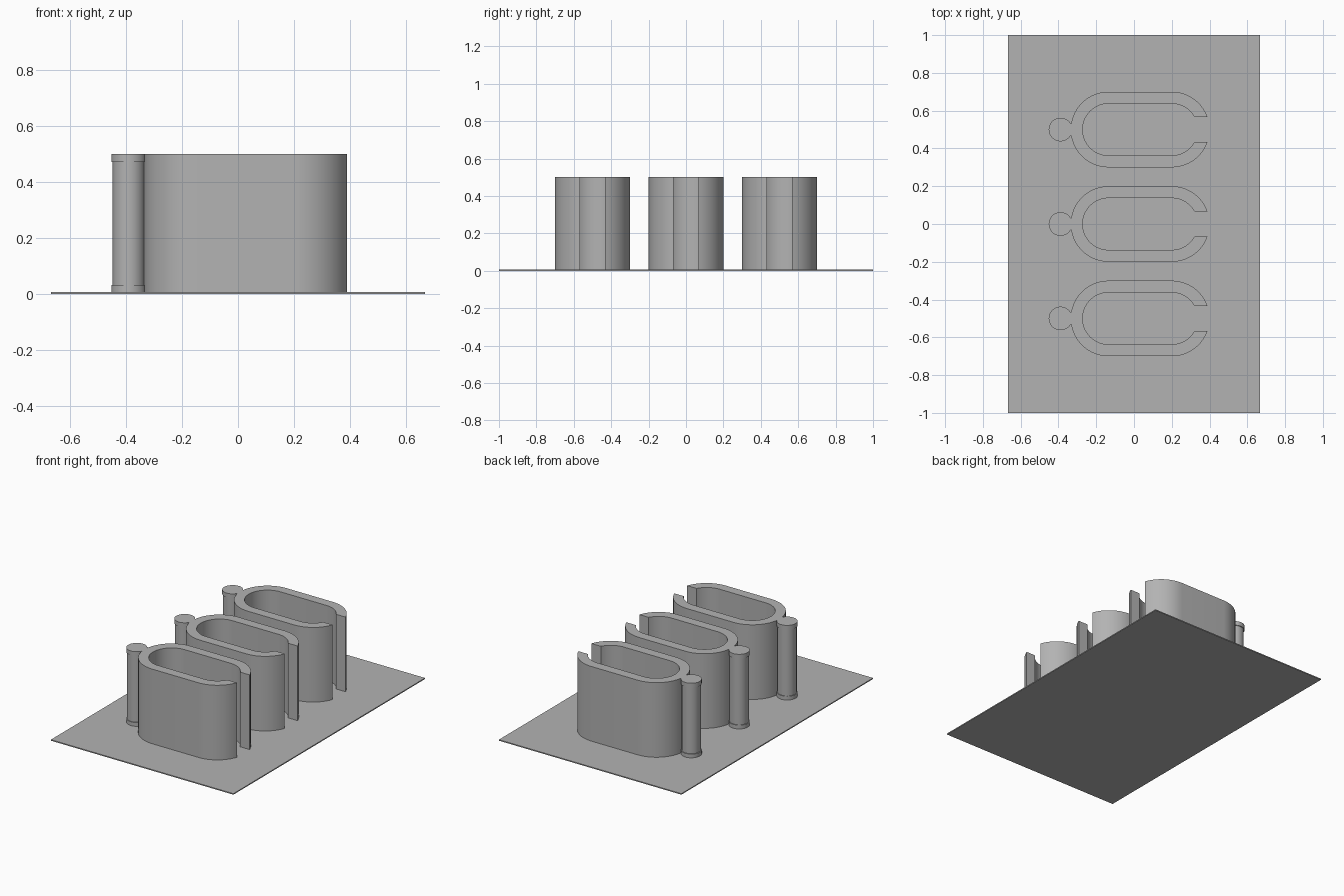
import bpy, bmesh, math
from math import cos, sin, pi

if "Cube" in bpy.data.objects:
    bpy.data.objects.remove(bpy.data.objects["Cube"], do_unlink=True)

GREY = (0.45, 0.45, 0.45, 1)
grey = bpy.data.materials.new("light grey")
grey.use_nodes = True
grey.diffuse_color = GREY
grey.node_tree.nodes["Principled BSDF"].inputs["Base Color"].default_value = GREY

PLATE_TOP, TOP, BASE = 0.007, 0.5, 0.004
REAR_X, FRONT_X = -0.135, 0.2      # centres of the clip's two rounded ends
OUTER, INNER, GAP = 0.2, 0.137, 0.067


def add_object(name, bm):
    bmesh.ops.recalc_face_normals(bm, faces=bm.faces)
    mesh = bpy.data.meshes.new(name)
    bm.to_mesh(mesh)
    bm.free()
    mesh.materials.append(grey)
    obj = bpy.data.objects.new(name, mesh)
    bpy.context.collection.objects.link(obj)
    return obj


def select_only(obj):
    bpy.ops.object.select_all(action="DESELECT")
    obj.select_set(True)
    bpy.context.view_layer.objects.active = obj


def arc(cx, r, start, end, steps):
    angles = [start + (end - start) * i / steps for i in range(steps + 1)]
    return [(cx + r * cos(a), r * sin(a)) for a in angles]


def open_slot(r):
    """Slot-shaped outline, left open at its +x end."""
    a = math.asin(GAP / r)
    return (arc(FRONT_X, r, a, pi / 2, 16) + arc(REAR_X, r, pi / 2, 1.5 * pi, 40)
            + arc(FRONT_X, r, 1.5 * pi, 2 * pi - a, 16))


# Base plate
bm = bmesh.new()
bmesh.ops.create_cube(bm, size=1)
bmesh.ops.scale(bm, vec=(1.333, 2, PLATE_TOP), verts=bm.verts)
bmesh.ops.translate(bm, vec=(0, 0, PLATE_TOP / 2), verts=bm.verts)
add_object("base_plate", bm)

# Open clip wall, extruded from its outline
bm = bmesh.new()
outline = open_slot(OUTER) + open_slot(INNER)[::-1]
face = bm.faces.new([bm.verts.new((x, y, BASE)) for x, y in outline])
walls = bmesh.ops.extrude_face_region(bm, geom=[face], use_keep_orig=True)
bmesh.ops.translate(bm, vec=(0, 0, TOP - BASE),
                    verts=[v for v in walls["geom"] if isinstance(v, bmesh.types.BMVert)])
clip = add_object("clip_middle", bm)

# Hinge pin with a slightly wider collar at each end
bm = bmesh.new()
wide, slim = 0.0625, 0.0575
profile = [(wide, BASE), (wide, 0.032), (slim, 0.032), (slim, 0.471), (wide, 0.471), (wide, TOP)]
SIDES = 40
rings = [[bm.verts.new((-0.389 + r * cos(2 * pi * i / SIDES), r * sin(2 * pi * i / SIDES), z))
          for i in range(SIDES)] for r, z in profile]
for low, high in zip(rings, rings[1:]):
    for i in range(SIDES):
        j = (i + 1) % SIDES
        bm.faces.new((low[i], low[j], high[j], high[i]))
bm.faces.new(rings[0])
bm.faces.new(rings[-1])
pin = add_object("hinge_pin", bm)

# Fuse the pin to the clip
fuse = clip.modifiers.new("fuse_pin", "BOOLEAN")
fuse.operation = "UNION"
fuse.solver = "EXACT"
fuse.object = pin
select_only(clip)
bpy.ops.object.modifier_apply(modifier=fuse.name)
bpy.data.objects.remove(pin, do_unlink=True)
bpy.ops.object.shade_smooth_by_angle(angle=math.radians(30))

# Row of three clips
for name, y in (("clip_front", -0.5), ("clip_back", 0.5)):
    twin = clip.copy()
    twin.name = name
    twin.location.y = y
    bpy.context.collection.objects.link(twin)
